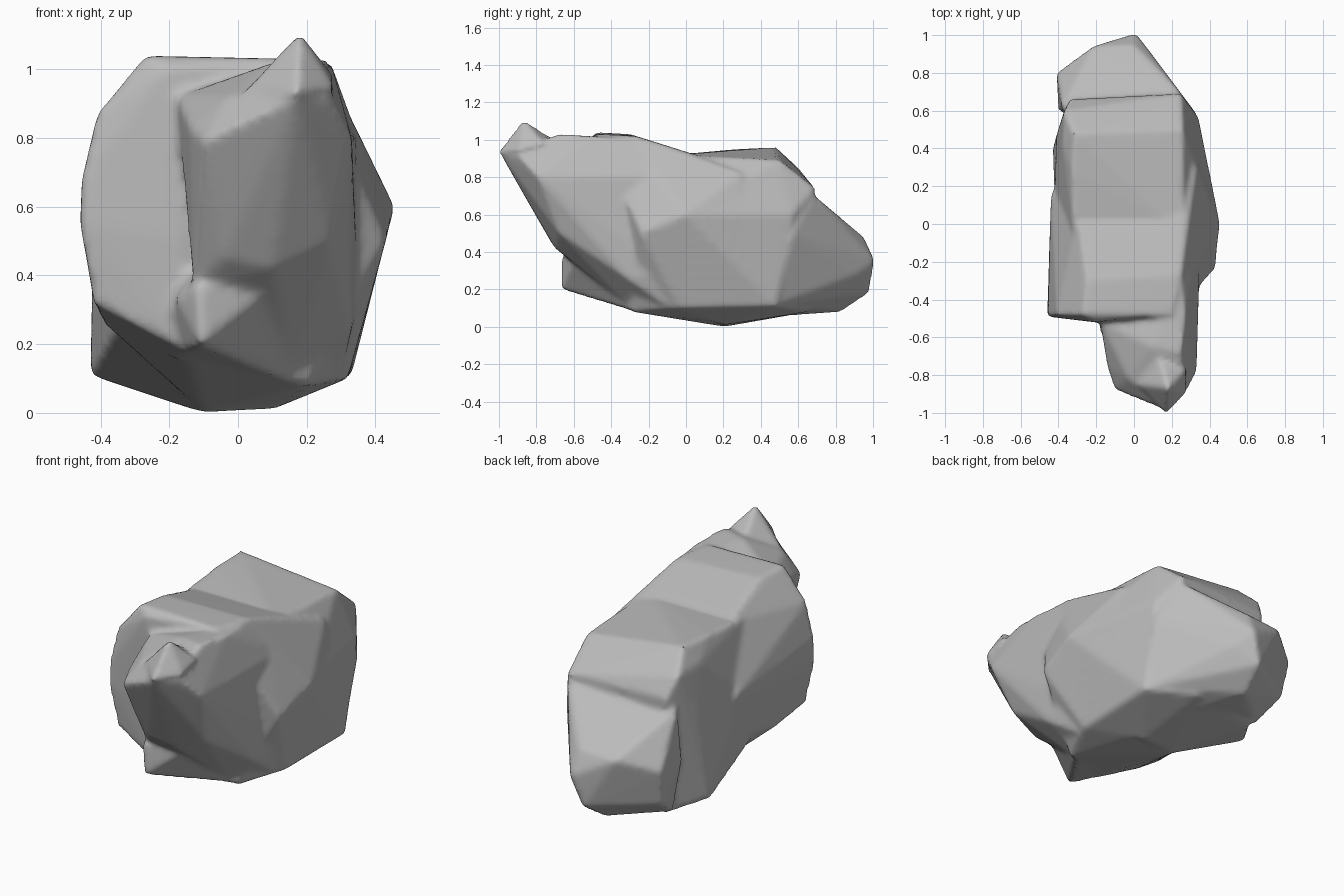
import bpy
import bmesh
import math

default_cube = bpy.data.objects.get("Cube")
if default_cube:
    bpy.data.objects.remove(default_cube, do_unlink=True)

stone = bpy.data.materials.new("stone_grey")
stone.use_nodes = True
stone_colour = (0.5, 0.5, 0.5, 1.0)
stone.diffuse_color = stone_colour
stone.node_tree.nodes["Principled BSDF"].inputs["Base Color"].default_value = stone_colour


def chunk(name, corners):
    """Make one angular lump of stone as the hull of its corner points."""
    bm = bmesh.new()
    verts = [bm.verts.new(corner) for corner in corners]
    hull = bmesh.ops.convex_hull(bm, input=verts)
    loose = {v for v in hull["geom_interior"] if isinstance(v, bmesh.types.BMVert)}
    bmesh.ops.delete(bm, geom=list(loose), context="VERTS")
    bmesh.ops.recalc_face_normals(bm, faces=bm.faces)
    mesh = bpy.data.meshes.new(name)
    bm.to_mesh(mesh)
    bm.free()
    mesh.materials.append(stone)
    lump = bpy.data.objects.new(name, mesh)
    bpy.context.collection.objects.link(lump)
    return lump


# Front half of the body, with the broad flat face beside the nose
rock = chunk("rock", [
    (-.46, -.49, .55), (-.455, -.49, .68), (-.41, -.48, .87), (-.27, -.48, 1.04),
    (-.21, -.52, 1.0), (-.18, -.52, .5), (-.42, -.47, .32), (-.39, -.25, .26),
    (-.15, -.5, .18), (-.28, -.32, .2), (-.1, .2, 0), (.15, .15, .03),
    (.32, -.03, .1), (.2, -.29, .08), (.43, -.24, .5), (.455, 0, .6),
    (.34, -.2, .83), (.2, -.48, 1.03), (-.25, -.3, 1.03), (.25, -.27, 1.02),
    (-.3, .05, .92), (.26, .05, .92), (-.44, .16, .6), (-.37, .3, .35),
    (.4, .28, .58), (.33, .3, .82), (.34, .35, .25),
])

# Rear half of the body, humped along its shoulder, with two low corners
rear_body = chunk("rear_body", [
    (-.32, -.05, .92), (.26, -.05, .92), (-.33, .28, .95), (-.32, .48, .96),
    (.26, .5, .89), (-.38, .42, .86), (-.41, .47, .6), (-.37, .6, .85),
    (-.34, .66, .74), (.25, .69, .74), (.34, .57, .6), (.455, 0, .6),
    (-.42, .1, .6), (-.35, -.1, .25), (-.1, .2, 0), (.1, .2, .01),
    (.33, .48, .11), (.34, -.05, .25), (-.43, .4, .11), (.32, -.03, .1),
    (-.3, .6, .07), (.1, .65, .08),
])

# Overhanging nose, sloping down towards the flat face
nose = chunk("nose", [
    (.17, -.99, .92), (.27, -.9, .92), (.33, -.79, .8),
    (-.1, -.88, .79), (-.14, -.76, .83), (.1, -.84, .66), (.27, -.68, .5),
    (-.04, -.72, .45), (-.13, -.62, .36), (.1, -.7, .42), (-.03, -.82, .92),
    (-.18, -.52, .92), (.1, -.65, 1.02), (.25, -.68, 1.03), (.27, -.5, 1.02),
    (.25, -.2, 1.0), (.32, -.3, .86), (.35, -.1, .8), (.35, -.1, .3),
    (.33, -.3, .25), (.3, -.1, .11), (.15, -.3, .1),
])

# Blunt peak rising from the nose tip
peak = chunk("peak", [
    (.17, -1.01, .93), (.18, -.87, 1.11), (.28, -.89, .95), (.28, -.76, .98),
    (.02, -.85, .94), (.13, -.7, 1.0), (.15, -.8, .8),
])

# Small pointed toe under the nose
toe = chunk("toe", [
    (-.11, -.67, .2), (-.12, -.67, .37), (.08, -.6, .35), (-.18, -.57, .33),
    (-.2, -.36, .16), (.15, -.31, .09), (-.15, -.4, .45),
])

# Lower ledge at the back, undercut on one side
tail = chunk("tail", [
    (.01, 1.01, .35), (0, .95, .48), (-.22, .94, .47), (-.41, .8, .4),
    (-.38, .62, .68), (.25, .69, .7), (.34, .57, .5), (.08, .9, .28),
    (-.05, .98, .18), (-.08, .83, .08), (.32, .48, .12), (-.34, .6, .09),
    (-.39, .76, .2), (-.4, .6, .4), (.1, .4, .05),
])

# Merge the lumps into one continuous skin
bpy.ops.object.select_all(action="DESELECT")
for lump in (rock, rear_body, nose, peak, toe, tail):
    lump.select_set(True)
bpy.context.view_layer.objects.active = rock
bpy.ops.object.join()

skin = rock.modifiers.new("skin", "REMESH")
skin.mode = "VOXEL"
skin.voxel_size = 0.016

# Wear down the edges and creases
wear = rock.modifiers.new("wear", "SMOOTH")
wear.factor = 0.5
wear.iterations = 5
for modifier in (skin, wear):
    bpy.ops.object.modifier_apply(modifier=modifier.name)

bpy.ops.object.shade_smooth_by_angle(angle=math.radians(50))
